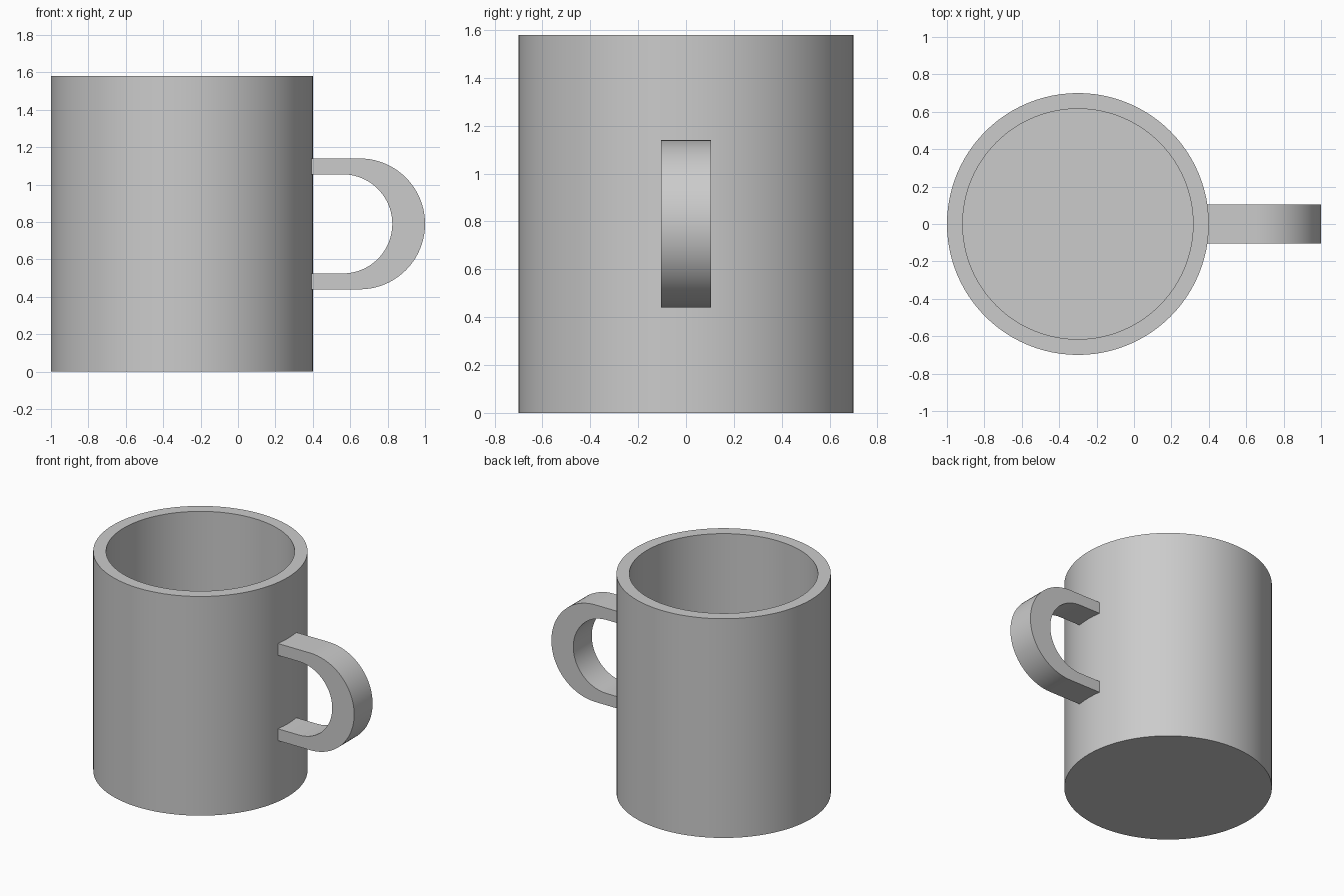
import bpy, bmesh
from math import sin, cos, pi, radians

cube = bpy.data.objects.get("Cube")
if cube:
    bpy.data.objects.remove(cube, do_unlink=True)

CENTER_X, RADIUS, HEIGHT, WALL = -0.30, 0.70, 1.58, 0.084
SIDES = 96

grey = bpy.data.materials.new("plain grey")
grey.use_nodes = True
color = (0.6, 0.6, 0.6, 1)
grey.diffuse_color = color
grey.node_tree.nodes["Principled BSDF"].inputs["Base Color"].default_value = color


def finish(name, bm):
    bmesh.ops.recalc_face_normals(bm, faces=bm.faces)
    mesh = bpy.data.meshes.new(name)
    bm.to_mesh(mesh)
    bm.free()
    mesh.materials.append(grey)
    obj = bpy.data.objects.new(name, mesh)
    bpy.context.collection.objects.link(obj)
    bpy.ops.object.select_all(action="DESELECT")
    obj.select_set(True)
    bpy.context.view_layer.objects.active = obj
    bpy.ops.object.shade_smooth_by_angle(angle=radians(30))
    return obj


# Cup body: outer wall, flat rim, inner wall and floor
bm = bmesh.new()
inner = RADIUS - WALL
rings = []
for r, z in [(RADIUS, 0), (RADIUS, HEIGHT), (inner, HEIGHT), (inner, WALL)]:
    rings.append([bm.verts.new((r * cos(2 * pi * i / SIDES), r * sin(2 * pi * i / SIDES), z))
                  for i in range(SIDES)])
for low, high in zip(rings, rings[1:]):
    for i in range(SIDES):
        j = (i + 1) % SIDES
        bm.faces.new((low[i], low[j], high[j], high[i]))
bm.faces.new(rings[0])
bm.faces.new(rings[-1])
body = finish("cup_body", bm)
body.location.x = CENTER_X

# Handle: D-shaped strap, thin at the wall and thicker at the outside
HANDLE_Z, HALF_WIDTH, ROOT_X, STEPS = 0.79, 0.105, 0.35, 40


def d_curve(center_x, radius):
    arc = [(center_x + radius * cos(a), HANDLE_Z + radius * sin(a))
           for a in (pi / 2 - pi * i / STEPS for i in range(STEPS + 1))]
    return [(ROOT_X, HANDLE_Z + radius)] + arc + [(ROOT_X, HANDLE_Z - radius)]


bm = bmesh.new()
sections = []
for (ox, oz), (ix, iz) in zip(d_curve(0.65, 0.35), d_curve(0.56, 0.265)):
    corners = [(ox, -HALF_WIDTH, oz), (ox, HALF_WIDTH, oz),
               (ix, HALF_WIDTH, iz), (ix, -HALF_WIDTH, iz)]
    sections.append([bm.verts.new(c) for c in corners])
for a, b in zip(sections, sections[1:]):
    for k in range(4):
        n = (k + 1) % 4
        bm.faces.new((a[k], a[n], b[n], b[k]))
bm.faces.new(sections[0])
bm.faces.new(sections[-1])
finish("handle", bm)
